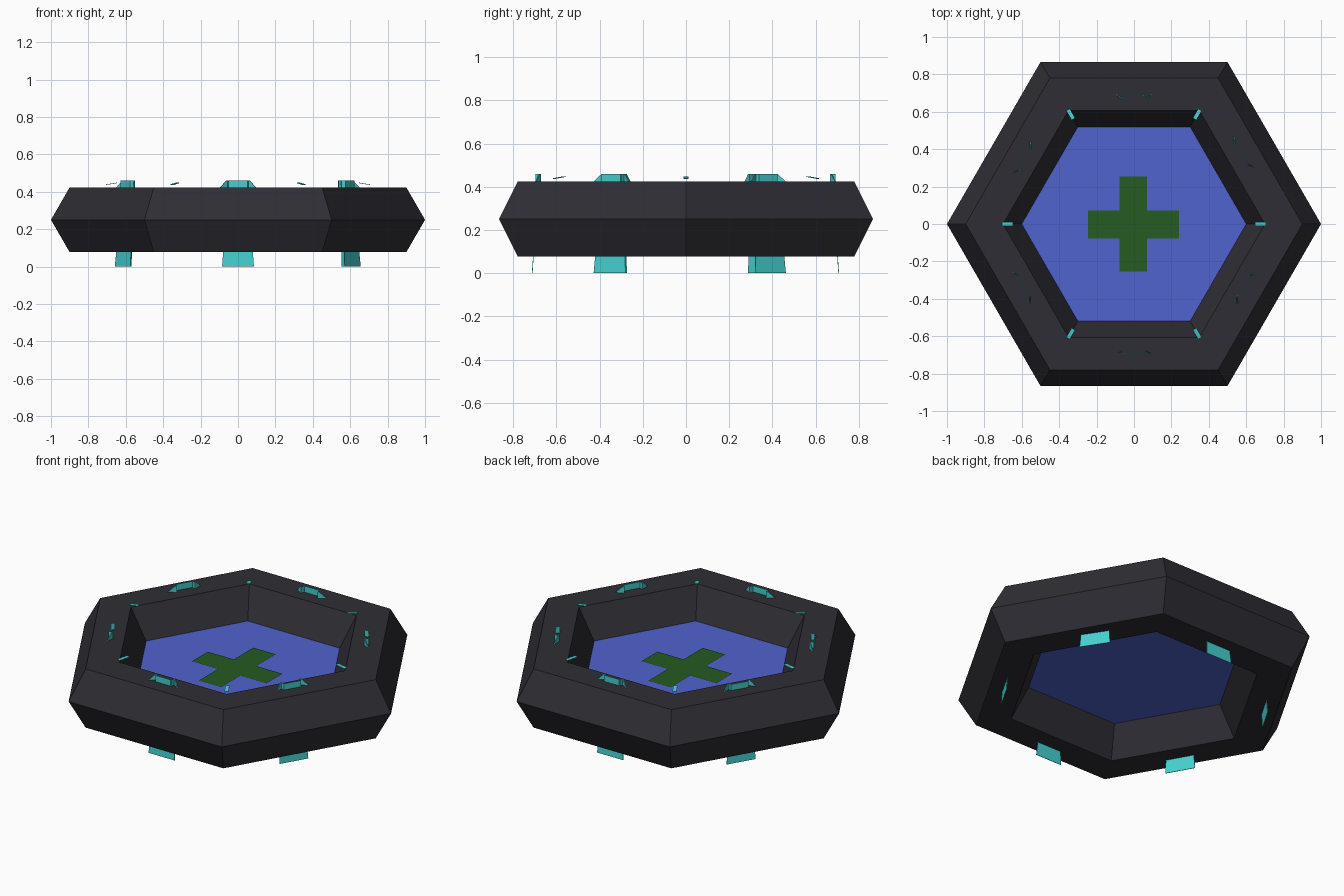
import bpy, bmesh, math
from mathutils import Matrix, Vector

if "Cube" in bpy.data.objects:
    bpy.data.objects.remove(bpy.data.objects["Cube"])


def material(name, rgb):
    m = bpy.data.materials.new(name)
    m.diffuse_color = (*rgb, 1)
    m.use_nodes = True
    m.node_tree.nodes["Principled BSDF"].inputs["Base Color"].default_value = m.diffuse_color
    return m


charcoal = material("charcoal", (0.027, 0.027, 0.035))
blue = material("blue", (0.082, 0.125, 0.62))
green = material("dark green", (0.018, 0.105, 0.016))
teal = material("teal", (0.06, 0.62, 0.62))


def build(name, faces, mat, matrix=Matrix(), thickness=0.0):
    """Mesh from a few polygons, optionally thickened."""
    bm = bmesh.new()
    for pts in faces:
        bm.faces.new([bm.verts.new(matrix @ Vector(p)) for p in pts])
    bmesh.ops.remove_doubles(bm, verts=bm.verts, dist=1e-5)
    me = bpy.data.meshes.new(name)
    bm.to_mesh(me)
    bm.free()
    me.materials.append(mat)
    ob = bpy.data.objects.new(name, me)
    bpy.context.collection.objects.link(ob)
    if thickness:
        mod = ob.modifiers.new("thickness", 'SOLIDIFY')
        mod.thickness = thickness
        mod.offset = 0
    return ob


# Six-sided rim with a six-sided section
bpy.ops.mesh.primitive_torus_add(major_segments=6, minor_segments=6,
                                 major_radius=0.8, minor_radius=0.2,
                                 location=(0, 0, 0.25))
rim = bpy.context.object
rim.name = "rim"
rim.data.materials.append(charcoal)

# Floor inside the rim
build("floor", [[(0.6 * math.cos(math.radians(60 * i)),
                  0.6 * math.sin(math.radians(60 * i)), 0.25) for i in range(6)]], blue)

# Cross marking on the floor
x0, x1, x2, x3 = -0.247, -0.077, 0.069, 0.241
y0, y1, y2, y3 = -0.255, -0.077, 0.071, 0.253
outline = [(x1, y0), (x2, y0), (x2, y1), (x3, y1), (x3, y2), (x2, y2),
           (x2, y3), (x1, y3), (x1, y2), (x0, y2), (x0, y1), (x1, y1)]
build("cross_marking", [[(x, y, 0.254) for x, y in outline]], green)

# Clips through the rim: local x = outward, y = along the side
for i, (angle, r) in enumerate([(33, 0.70), (90, 0.69), (149.5, 0.695),
                                (209.5, 0.69), (270, 0.695), (330, 0.69)]):
    spin = Matrix.Rotation(math.radians(angle), 4, 'Z')
    build(f"clip_tab_{i + 1}", [
        [(r + 0.017, -0.085, 0), (r + 0.017, 0.085, 0),
         (r + 0.01, 0.078, 0.10), (r + 0.01, -0.078, 0.10)]],
        teal, spin, 0.003)
    faces = [[(r, -0.05, 0.40), (r, 0.05, 0.40), (r, 0.05, 0.46), (r, -0.05, 0.46)]]
    for s in (-1, 1):
        # inward flange and sloped wing at each end
        faces.append([(r, s * 0.05, 0.40), (r, s * 0.05, 0.46),
                      (r - 0.022, s * 0.055, 0.46), (r - 0.022, s * 0.055, 0.40)])
        faces.append([(r - 0.022, s * 0.055, 0.40), (r - 0.022, s * 0.055, 0.46),
                      (r - 0.018, s * 0.062, 0.46), (r + 0.005, s * 0.098, 0.42),
                      (r + 0.005, s * 0.098, 0.40)])
    build(f"clip_top_{i + 1}", faces, teal, spin, 0.005)

# Small strips above the inner corners
for i in range(6):
    spin = Matrix.Rotation(math.radians(60 * i), 4, 'Z')
    build(f"corner_strip_{i + 1}", [
        [(0.648, -0.011, 0.447), (0.705, -0.011, 0.438),
         (0.705, 0.011, 0.438), (0.648, 0.011, 0.447)]], teal, spin, 0.003)
